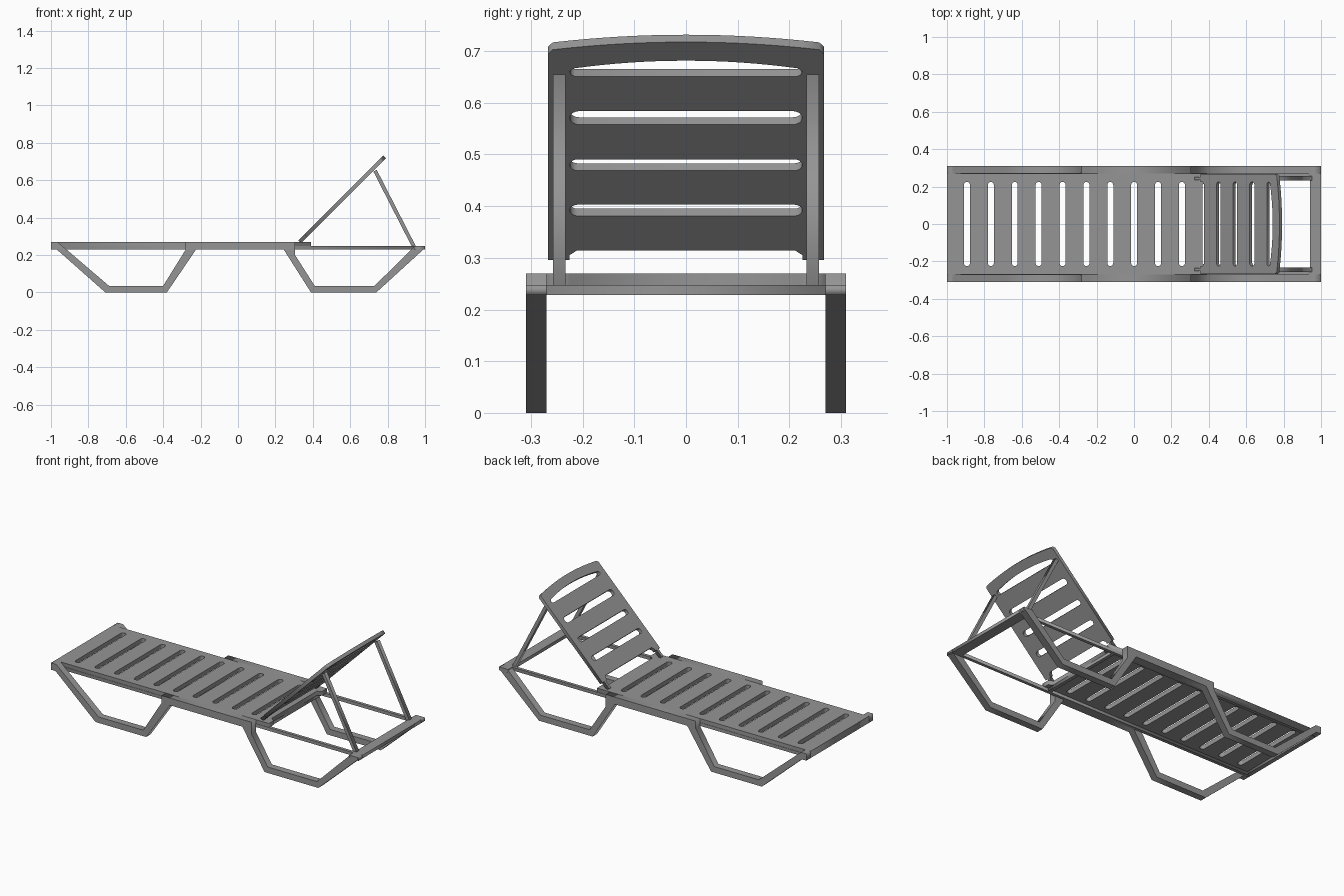
import bpy, math
from mathutils import Matrix, Vector

if "Cube" in bpy.data.objects:
    bpy.data.objects.remove(bpy.data.objects["Cube"])

mat = bpy.data.materials.new("grey plastic")
mat.diffuse_color = (0.3, 0.3, 0.3, 1)
mat.use_nodes = True
mat.node_tree.nodes["Principled BSDF"].inputs["Base Color"].default_value = mat.diffuse_color


def plate(name, loops, depth, matrix):
    """Flat outline with holes, extruded by depth around its plane."""
    cu = bpy.data.curves.new(name, 'CURVE')
    cu.dimensions = '2D'
    cu.fill_mode = 'BOTH'
    cu.extrude = depth / 2
    for pts in loops:
        sp = cu.splines.new('POLY')
        sp.points.add(len(pts) - 1)
        for p, (x, y) in zip(sp.points, pts):
            p.co = (x, y, 0, 1)
        sp.use_cyclic_u = True
    tmp = bpy.data.objects.new(name + " curve", cu)
    bpy.context.collection.objects.link(tmp)
    bpy.context.view_layer.update()
    me = bpy.data.meshes.new_from_object(
        tmp.evaluated_get(bpy.context.evaluated_depsgraph_get()))
    bpy.data.objects.remove(tmp)
    me.transform(matrix)
    me.materials.clear()
    me.materials.append(mat)
    ob = bpy.data.objects.new(name, me)
    bpy.context.collection.objects.link(ob)
    return ob


def box(name, x0, x1, y0, y1, z0, z1):
    return plate(name, [[(x0, y0), (x1, y0), (x1, y1), (x0, y1)]], z1 - z0,
                 Matrix.Translation((0, 0, (z0 + z1) / 2)))


def slot(a, b, half):
    """Rounded slot from a to b in x, reaching +-half in y."""
    r, c = (b - a) / 2, (a + b) / 2
    top = [(c + r * math.cos(t * math.pi / 8), half - r + r * math.sin(t * math.pi / 8))
           for t in range(9)]
    return top + [(2 * c - x, -y) for x, y in top]


# side frames: both leg loops and the thick edge in one profile
side = [(-1, .27), (-1, .23), (-.97, .23), (-.71, 0), (-.38, 0), (-.225, .228),
        (.245, .228), (.39, 0), (.74, 0), (.99, .228), (1, .228), (1, .247),
        (.945, .247), (.73, .035), (.41, .035), (.305, .2), (.305, .27),
        (-.28, .27), (-.28, .228), (-.4, .035), (-.69, .035), (-.965, .27)]
for s, n in ((-1, "front"), (1, "rear")):
    plate(n + "_leg_frame", [side], .04,
          Matrix.Translation((0, s * .29, 0)) @ Matrix.Rotation(math.pi / 2, 4, 'X'))
    # long rail under the seat edge
    lo, hi = sorted((s * .254, s * .272))
    box(n + "_rail", -.99, .95, lo, hi, .228, .247)

# slatted seat
outline = [(-1, -.27), (.39, -.27), (.39, -.225), (.365, -.21),
           (.365, .21), (.39, .225), (.39, .27), (-1, .27)]
slots = [slot(-.893 + .1277 * i - .016, -.893 + .1277 * i + .016, .225) for i in range(10)]
plate("seat", [outline] + slots, .025, Matrix.Translation((0, 0, .2575)))
box("foot_beam", -1, -.975, -.27, .27, .23, .247)
box("seat_end_beam", .345, .365, -.255, .255, .228, .247)
box("head_beam", .94, 1, -.31, .31, .228, .247)

# tilted backrest, drawn flat with u along the slope
N = 16


def arch(u_side, u_mid, half):
    return [(u_side + (u_mid - u_side) * (1 - (2 * i / N - 1) ** 2), half * (2 * i / N - 1))
            for i in range(N + 1)]


half_edge = [(.61, .267), (.047, .267), (.047, .252), (0, .252), (0, .236),
             (.047, .236), (.047, .225), (.06, .225), (.072, .212)]
back = arch(.622, .643, .258) + half_edge + [(u, -v) for u, v in reversed(half_edge)]
handle = arch(.571, .592, .217) + [(.562, .225), (.553, .222), (.549, .215),
                                   (.549, -.215), (.553, -.222), (.562, -.225)]
holes = [slot(a, b, .225) for a, b in ((.167, .198), (.291, .322), (.417, .454))]
tilt = Matrix.Translation((.33, 0, .27)) @ Matrix.Rotation(-math.pi / 4, 4, 'Y')
plate("backrest", [back, handle] + holes, .02, tilt)

# support struts behind the backrest
a, b = Vector((.733, .65)), Vector((.942, .242))
d = (b - a).normalized()
w = Vector((-d.y, d.x)) * .01
strut = [tuple(p) for p in (a - w, b - w, b + w, a + w)]
for s, n in ((-1, "front"), (1, "rear")):
    plate(n + "_strut", [strut], .024,
          Matrix.Translation((0, s * .245, 0)) @ Matrix.Rotation(math.pi / 2, 4, 'X'))
